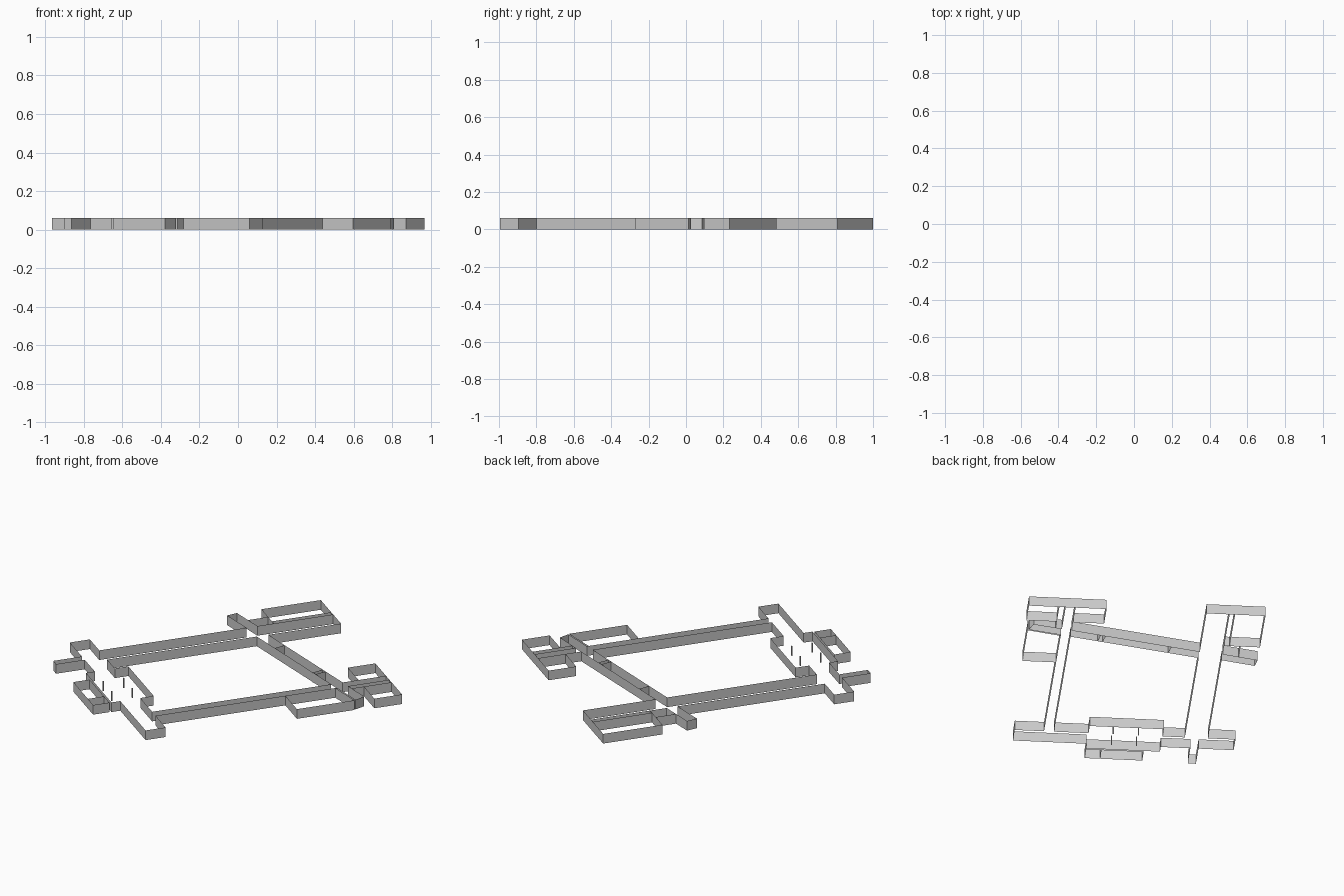
import bpy
import bmesh
from math import radians
from mathutils import Matrix, Vector

cube = bpy.data.objects.get("Cube")
if cube:
    bpy.data.objects.remove(cube, do_unlink=True)

HEIGHT = 0.06
# The plan is drawn square to its own axes, then turned on the ground
TURN = Matrix.Rotation(radians(-35), 4, 'Z')

plaster = bpy.data.materials.new("light_grey_plaster")
plaster.use_nodes = True
GREY = (0.6, 0.6, 0.6, 1.0)
plaster.diffuse_color = GREY
plaster.node_tree.nodes["Principled BSDF"].inputs["Base Color"].default_value = GREY


def walls(name, *paths):
    """Raise upright wall sheets along each plan path."""
    bm = bmesh.new()
    for path in paths:
        low = [bm.verts.new(TURN @ Vector((a, b, 0))) for a, b in path]
        high = [bm.verts.new(v.co + Vector((0, 0, HEIGHT))) for v in low]
        for i in range(len(path) - 1):
            bm.faces.new((low[i], low[i + 1], high[i + 1], high[i]))
    mesh = bpy.data.meshes.new(name)
    bm.to_mesh(mesh)
    bm.free()
    mesh.materials.append(plaster)
    obj = bpy.data.objects.new(name, mesh)
    bpy.context.collection.objects.link(obj)
    return obj


def box(left, right, front, back):
    """Closed rectangular path."""
    return [(left, front), (right, front), (right, back), (left, back), (left, front)]


# Plan lines shared by several parts
NORTH, SOUTH = 0.745, -0.66
HALL_L, HALL_R = -0.477, -0.346     # wide hall
LANE_L, LANE_R = 0.396, 0.452       # narrow hall
CROSS = -0.78                       # outer wall of the cross corridor

# Wide hall, with openings where the slanted corridor crosses it
walls("wide_hall",
      [(HALL_L, SOUTH), (HALL_L, 0.225)],
      [(HALL_L, 0.29), (HALL_L, NORTH), (HALL_R, NORTH), (HALL_R, 0.308)],
      [(HALL_R, 0.239), (HALL_R, SOUTH)])

# Large room beside the wide hall, and the passage leading out of it
walls("large_room",
      box(-0.68, -0.508, 0.389, NORTH),
      [(-0.508, NORTH), (HALL_L, NORTH)],
      [(-0.508, 0.389), (HALL_L, 0.389)])
walls("large_room_passage", [(-0.57, 0.389), (-0.57, 0.267)])

# Slanted corridor: outer stub, long middle stretch, far stub
walls("slanted_corridor_west",
      [(HALL_L, 0.29), (-0.68, 0.241), (-0.668, 0.178), (HALL_L, 0.225)])
walls("slanted_corridor_middle",
      [(HALL_R, 0.308), (LANE_L, 0.485)],
      [(HALL_R, 0.239), (LANE_L, 0.416)],
      [(-0.183, 0.347), (-0.167, 0.282)])
walls("slanted_corridor_booth",
      [(0.198, 0.437), (0.226, 0.444), (0.24, 0.379), (0.213, 0.369), (0.198, 0.437)])
walls("slanted_corridor_east",
      [(LANE_R, 0.497), (0.614, 0.534), (0.638, 0.475), (LANE_R, 0.431)])

# Narrow hall, with openings at the slanted corridor
walls("narrow_hall",
      [(LANE_L, SOUTH), (LANE_L, 0.416)],
      [(LANE_L, 0.485), (LANE_L, NORTH), (LANE_R, NORTH), (LANE_R, 0.497)],
      [(LANE_R, 0.431), (LANE_R, SOUTH)])

# Rooms around the end of the narrow hall
walls("inner_end_room",
      [(LANE_L, NORTH), (0.22, NORTH), (0.22, 0.58), (LANE_L, 0.58)])
walls("outer_end_room",
      box(0.488, 0.66, 0.579, NORTH),
      [(LANE_R, NORTH), (0.488, NORTH)],
      [(0.488, 0.579), (0.488, 0.505)])
walls("side_room",
      [(LANE_R, 0.12), (0.643, 0.12), (0.643, 0.467), (LANE_R, 0.42)])

# Cross corridor on both sides of the pillared room
walls("cross_corridor_west",
      [(HALL_L, SOUTH), (-0.633, SOUTH), (-0.633, CROSS), (-0.434, CROSS)],
      [(-0.388, CROSS), (-0.22, CROSS)],
      [(HALL_R, SOUTH), (-0.22, SOUTH)])
walls("cross_corridor_stub",
      [(-0.434, CROSS), (-0.434, -0.952), (-0.388, -0.952), (-0.388, CROSS)])
walls("cross_corridor_east",
      [(0.2, SOUTH), (LANE_L, SOUTH)],
      [(LANE_R, SOUTH), (0.618, SOUTH), (0.618, CROSS), (0.2, CROSS)])

# Pillared room, open to the cross corridor at both ends
walls("pillared_room",
      [(-0.22, SOUTH), (-0.22, -0.579), (0.2, -0.579), (0.2, SOUTH)],
      [(-0.22, CROSS), (-0.22, -0.833), (0.2, -0.833), (0.2, CROSS)])
PILLAR = 0.003
for across in (-0.083, 0.06):
    for along in (-0.78, -0.657):
        walls("pillar", box(across - PILLAR, across + PILLAR,
                            along - PILLAR, along + PILLAR))

# Divided annex behind the pillared room
walls("annex",
      box(-0.129, 0.197, -0.942, -0.845),
      [(0.11, -0.942), (0.11, -0.845)])
